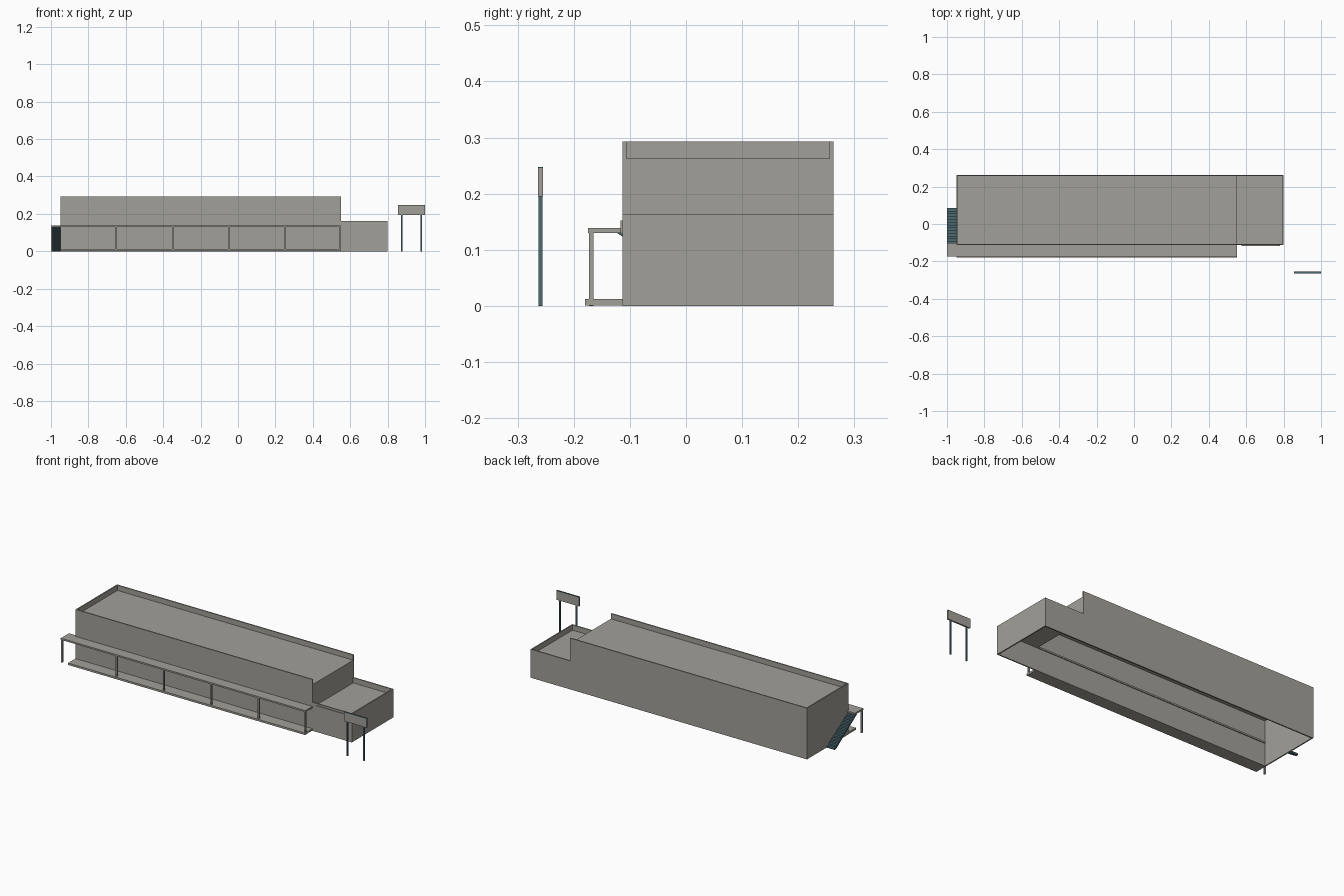
import bpy
import bmesh

cube = bpy.data.objects.get("Cube")
if cube:
    bpy.data.objects.remove(cube, do_unlink=True)


def make_material(name, rgb):
    mat = bpy.data.materials.new(name)
    mat.use_nodes = True
    colour = (*rgb, 1.0)
    mat.diffuse_color = colour
    mat.node_tree.nodes["Principled BSDF"].inputs["Base Color"].default_value = colour
    return mat


GREY = make_material("warm_grey", (0.36, 0.35, 0.315))
TEAL = make_material("dark_teal", (0.07, 0.145, 0.165))


def prism(name, mat, outline, depth):
    """Extrude a closed 3D outline along the depth vector."""
    bm = bmesh.new()
    face = bm.faces.new([bm.verts.new(p) for p in outline])
    extruded = bmesh.ops.extrude_face_region(bm, geom=[face])["geom"]
    verts = [g for g in extruded if isinstance(g, bmesh.types.BMVert)]
    bmesh.ops.translate(bm, vec=depth, verts=verts)
    bmesh.ops.recalc_face_normals(bm, faces=bm.faces)
    mesh = bpy.data.meshes.new(name)
    bm.to_mesh(mesh)
    bm.free()
    mesh.materials.append(mat)
    obj = bpy.data.objects.new(name, mesh)
    bpy.context.collection.objects.link(obj)
    return obj


def box(name, mat, x, y, z):
    outline = [(x[0], y[0], z[0]), (x[1], y[0], z[0]),
               (x[1], y[1], z[0]), (x[0], y[1], z[0])]
    return prism(name, mat, outline, (0, 0, z[1] - z[0]))


# Building shell, open underneath
WALL = 0.007
LEFT, STEP, RIGHT = -0.95, 0.55, 0.80
FRONT, BACK = -0.113, 0.263
HIGH, LOW, PARAPET = 0.293, 0.163, 0.03
high_roof, low_roof = HIGH - PARAPET, LOW - PARAPET
inside = (FRONT + WALL, BACK - WALL)

for name, y in (("front_wall", FRONT), ("back_wall", BACK - WALL)):
    side = [(LEFT, 0), (RIGHT, 0), (RIGHT, LOW), (STEP, LOW), (STEP, HIGH), (LEFT, HIGH)]
    prism(name, GREY, [(x, y, z) for x, z in side], (0, WALL, 0))

box("tall_end_wall", GREY, (LEFT, LEFT + WALL), inside, (0, HIGH))
box("low_end_wall", GREY, (RIGHT - WALL, RIGHT), inside, (0, LOW))
box("step_wall", GREY, (STEP - WALL, STEP), inside, (low_roof - 0.003, high_roof))
box("main_roof", GREY, (LEFT + WALL, STEP - WALL), inside, (high_roof - 0.003, high_roof))
box("wing_roof", GREY, (STEP, RIGHT - WALL), inside, (low_roof - 0.003, low_roof))
box("wing_front_plate", GREY, (0.575, 0.78), (FRONT - 0.004, FRONT), (0.128, 0.152))

# Covered walkway along the front
box("walkway", GREY, (LEFT, STEP), (-0.18, FRONT), (0.001, 0.012))
box("canopy", GREY, (-1.0, STEP), (-0.175, -0.101), (0.130, 0.139))
for i, x in enumerate((-0.995, -0.65, -0.35, -0.05, 0.25, 0.545)):
    foot = 0 if x < LEFT else 0.012
    box(f"canopy_post_{i + 1}", GREY, (x - 0.004, x + 0.004), (-0.173, -0.165), (foot, 0.130))

# Outside stair with stepped top and sloping underside
STEPS = 14
low_y, high_y, rise = 0.085, -0.123, 0.130
run = (high_y - low_y) / STEPS
stair = [(low_y, 0)]
for i in range(STEPS):
    z = rise * (i + 1) / STEPS
    stair += [(low_y + run * i, z), (low_y + run * (i + 1), z)]
stair += [(low_y + run, 0)]
prism("outside_stair", TEAL, [(-1.0, y, z) for y, z in stair], (0.05, 0, 0))

# Free-standing sign board
box("sign_board", GREY, (0.855, 1.0), (-0.264, -0.255), (0.195, 0.246))
box("sign_cap", TEAL, (0.855, 1.0), (-0.264, -0.255), (0.246, 0.248))
for name, x in (("left", 0.98), ("right", 0.875)):
    box(f"sign_post_{name}", TEAL, (x - 0.004, x + 0.004), (-0.263, -0.256), (0, 0.195))
